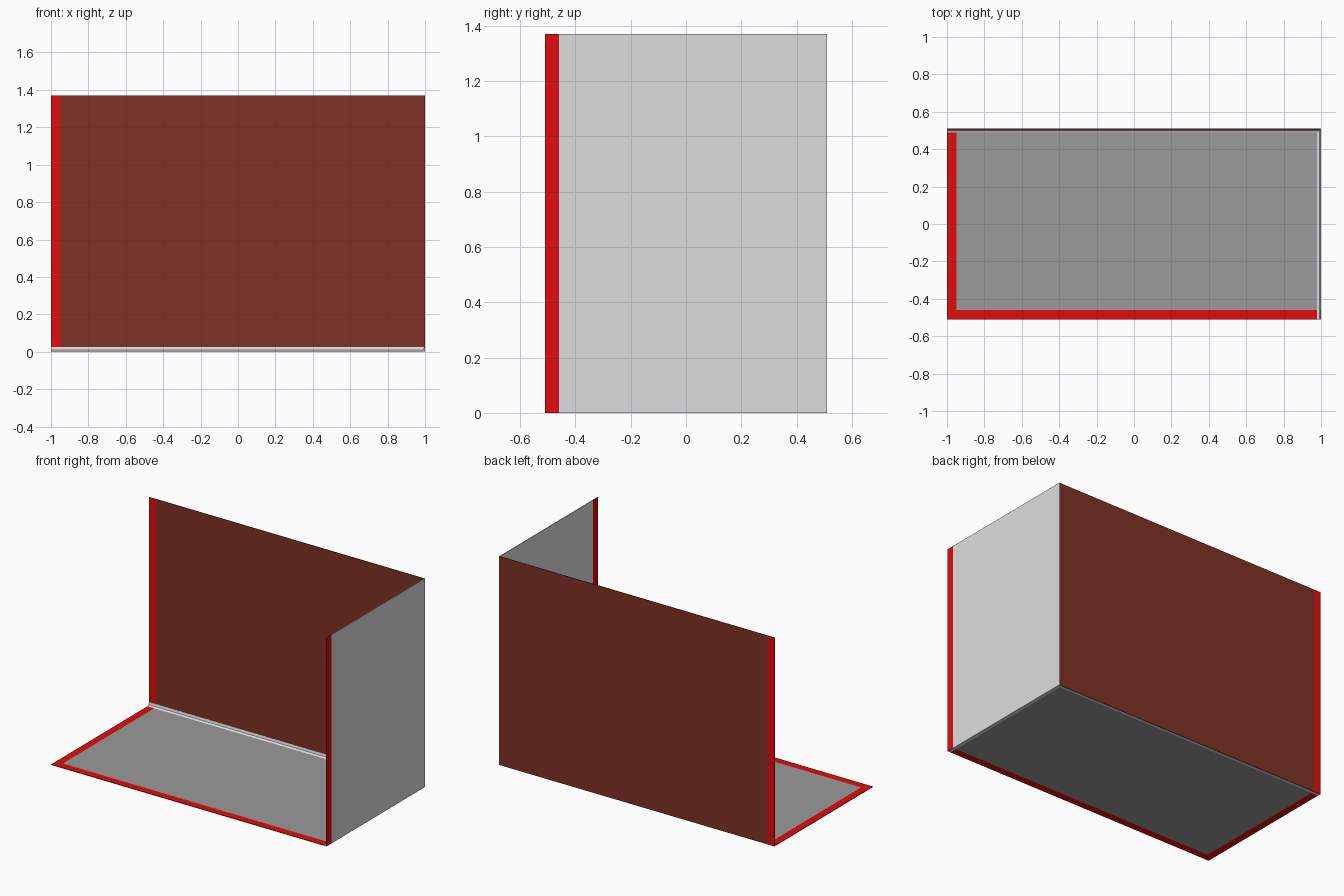
import bpy, bmesh

if "Cube" in bpy.data.objects:
    bpy.data.objects.remove(bpy.data.objects["Cube"])

X, Y, H = 1.0, 0.51, 1.37      # half width, half depth, height
T, B = 0.004, 0.05             # sheet thickness, red border width
C = 0.022                      # depth of the folded corner trim


def material(name, srgb):
    lin = [c / 12.92 if c <= 0.04045 else ((c + 0.055) / 1.055) ** 2.4
           for c in (v / 255 for v in srgb)]
    m = bpy.data.materials.new(name)
    m.diffuse_color = (*lin, 1)
    m.use_nodes = True
    m.node_tree.nodes["Principled BSDF"].inputs["Base Color"].default_value = m.diffuse_color
    return m


red = material("red", (226, 12, 12))
brown = material("red_brown", (126, 50, 38))
light = material("light_grey", (222, 222, 222))
grey = material("mid_grey", (155, 155, 155))


def prism(name, profile, place, a, b, mat):
    """Sweep a closed profile from a to b; place(p, q, t) maps it to 3D."""
    bm = bmesh.new()
    ends = [[bm.verts.new(place(p, q, t)) for p, q in profile] for t in (a, b)]
    n = len(profile)
    bm.faces.new(ends[0])
    bm.faces.new(ends[1])
    for i in range(n):
        j = (i + 1) % n
        bm.faces.new((ends[0][i], ends[0][j], ends[1][j], ends[1][i]))
    bmesh.ops.recalc_face_normals(bm, faces=bm.faces)
    me = bpy.data.meshes.new(name)
    bm.to_mesh(me)
    bm.free()
    me.materials.append(mat)
    bpy.context.collection.objects.link(bpy.data.objects.new(name, me))


def plate(name, x, y, z, mat):
    rect = [(x[0], y[0]), (x[1], y[0]), (x[1], y[1]), (x[0], y[1])]
    prism(name, rect, lambda p, q, t: (p, q, t), z[0], z[1], mat)


# Floor sheet with red borders on its two open sides
plate("floor", (-X + B, X - C), (-Y + B, Y - C), (0, T), grey)
plate("floor_border_front", (-X, X - C), (-Y, -Y + B), (0, T), red)
plate("floor_border_left", (-X, -X + B), (-Y + B, Y - C), (0, T), red)

# Back wall with red border at its open end
plate("back_wall", (-X + B, X - T), (Y - T, Y), (0, H), brown)
plate("back_wall_border", (-X, -X + B), (Y - T, Y), (0, H), red)

# Right wall with red border at its open end
plate("right_wall", (X - T, X), (-Y + B, Y), (0, H), light)
plate("right_wall_border", (X - T, X), (-Y, -Y + B), (0, H), red)

# Folded trim where the floor meets the walls (distance from wall, height)
bend = [(T, 0), (C, 0), (C, T), (0.009, 0.010), (0.0055, 0.026), (T, 0.026)]
prism("back_trim", bend, lambda d, z, t: (t, Y - d, z), -X, X - T, light)
prism("right_trim", bend, lambda d, z, t: (X - d, t, z), -Y, Y - T, light)
